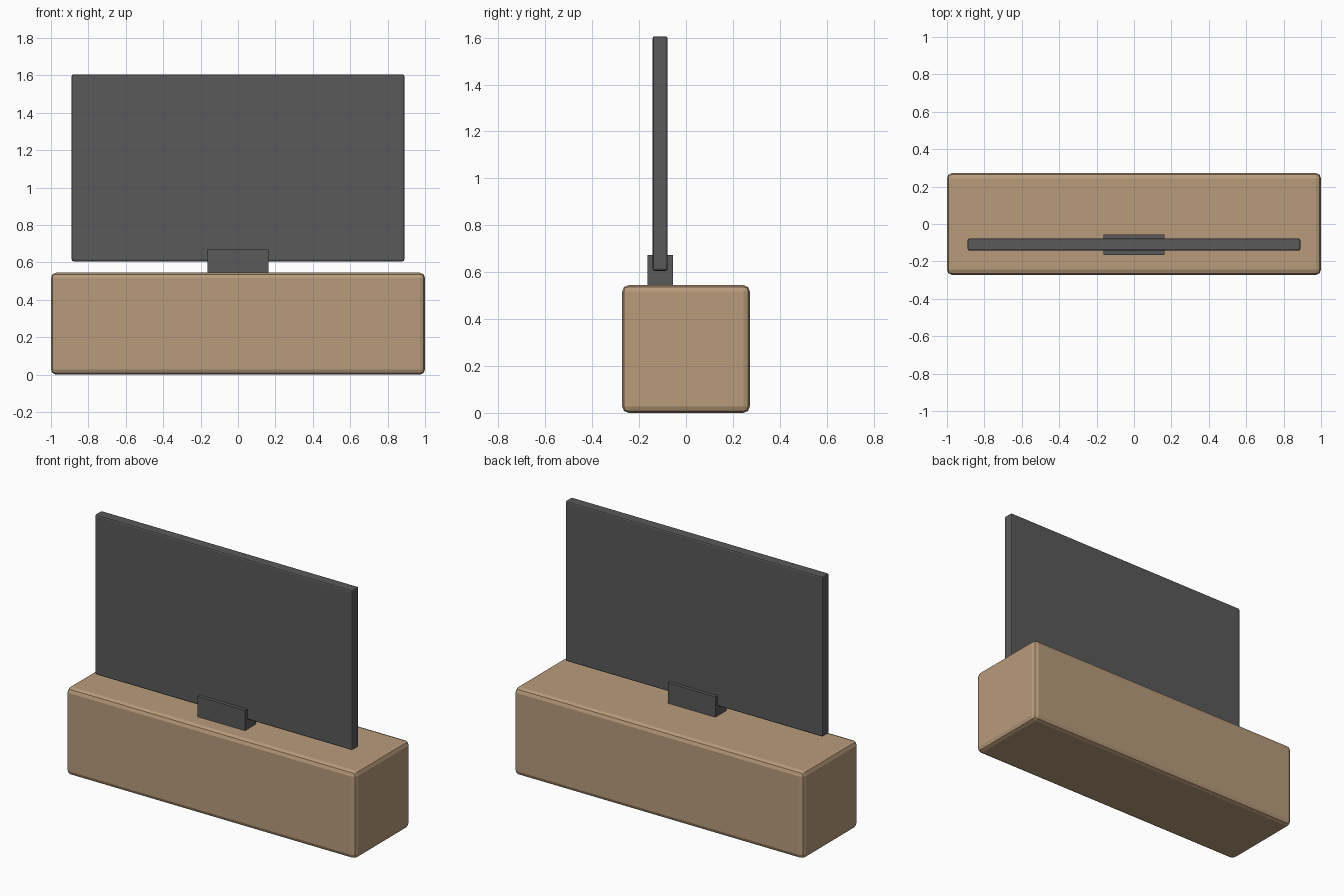
import bpy, bmesh
from mathutils import Matrix, Vector

if "Cube" in bpy.data.objects:
    bpy.data.objects.remove(bpy.data.objects["Cube"])


def material(name, color):
    mat = bpy.data.materials.new(name)
    mat.diffuse_color = color
    mat.use_nodes = True
    mat.node_tree.nodes["Principled BSDF"].inputs["Base Color"].default_value = mat.diffuse_color
    return mat


def box(name, size, center, mat, bevel=0, segments=2):
    mesh = bpy.data.meshes.new(name)
    bm = bmesh.new()
    bmesh.ops.create_cube(bm, size=1, matrix=Matrix.LocRotScale(None, None, Vector(size)))
    if bevel:
        bmesh.ops.bevel(bm, geom=bm.edges[:], offset=bevel, segments=segments,
                        profile=0.5, affect='EDGES')
    bm.to_mesh(mesh)
    bm.free()
    mesh.materials.append(mat)
    obj = bpy.data.objects.new(name, mesh)
    obj.location = center
    bpy.context.collection.objects.link(obj)
    return obj


wood = material("wood", (0.48, 0.33, 0.2, 1))
dark = material("dark_plastic", (0.1, 0.1, 0.105, 1))

# Low cabinet with softened edges
box("cabinet", (2.0, 0.545, 0.545), (0, 0, 0.2725), wood, 0.028)

# Flat screen panel, set slightly forward of the cabinet's centre
box("screen", (1.778, 0.064, 1.0), (0, -0.11, 1.106), dark, 0.009)

# Block foot holding the screen's lower edge
box("screen_foot", (0.327, 0.109, 0.127), (0, -0.11, 0.609), dark)
